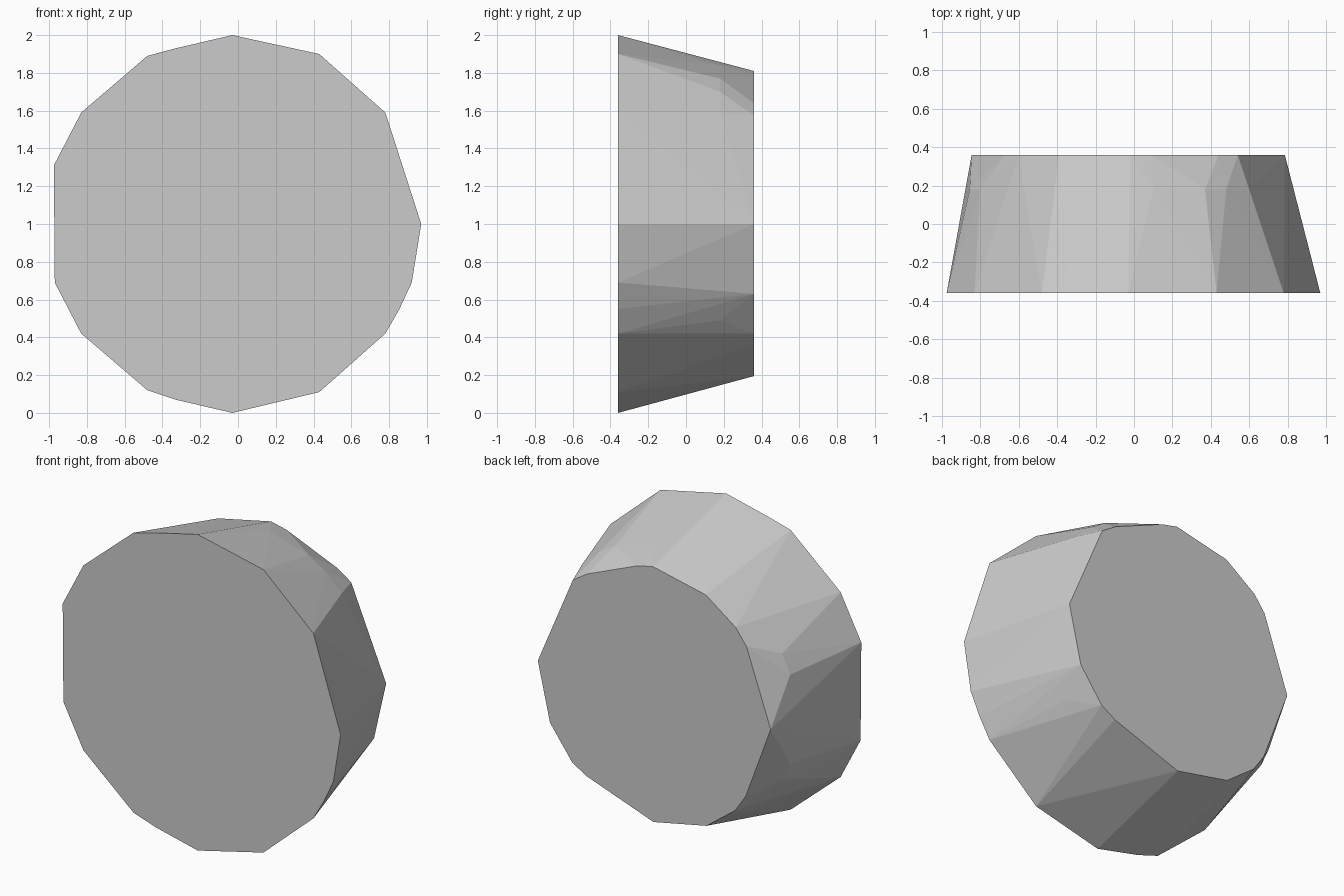
import bpy, bmesh, math

if "Cube" in bpy.data.objects:
    bpy.data.objects.remove(bpy.data.objects["Cube"])

# Front outline (x, z) at y = -0.36
front = [(-.03, 2), (.43, 1.9), (.78, 1.59), (.97, 1), (.92, .69), (.855, .55),
         (.78, .42), (.43, .11), (-.03, 0), (-.33, .07), (-.48, .12), (-.83, .42),
         (-.97, .69), (-.975, 1.31), (-.83, 1.59), (-.48, 1.89), (-.33, 1.93)]
# Smaller back outline at y = 0.36
back = [(-.02, 1.81), (.09, 1.785), (.44, 1.64), (.54, 1.575), (.785, 1), (.70, .63),
        (.545, .42), (.445, .36), (-.025, .195), (-.395, .27), (-.595, .42),
        (-.67, .53), (-.845, 1), (-.675, 1.48), (-.6, 1.58), (-.39, 1.73)]
# Slight bulge points on the tapered wall at y = 0.18
middle = [(.10, 1.84), (.37, 1.77), (.48, 1.7), (.6, 1.59), (.73, .61), (.66, .49),
          (.57, .39), (-.54, 1.68), (-.68, 1.55), (-.8, 1.4), (-.855, 1.28),
          (-.54, .32), (-.68, .45), (-.8, .6), (-.855, .72)]

# Tapered faceted plug wrapped around the three rings
bm = bmesh.new()
for y, ring in ((-.36, front), (.18, middle), (.36, back)):
    for x, z in ring:
        bm.verts.new((x, y, z))
hull = bmesh.ops.convex_hull(bm, input=bm.verts[:])
bmesh.ops.delete(bm, geom=[v for v in bm.verts if not v.link_faces], context='VERTS')
bmesh.ops.dissolve_limit(bm, angle_limit=math.radians(0.5),
                         verts=bm.verts[:], edges=bm.edges[:])
bmesh.ops.recalc_face_normals(bm, faces=bm.faces[:])
mesh = bpy.data.meshes.new("tapered_plug")
bm.to_mesh(mesh)
bm.free()
plug = bpy.data.objects.new("tapered_plug", mesh)
bpy.context.collection.objects.link(plug)
